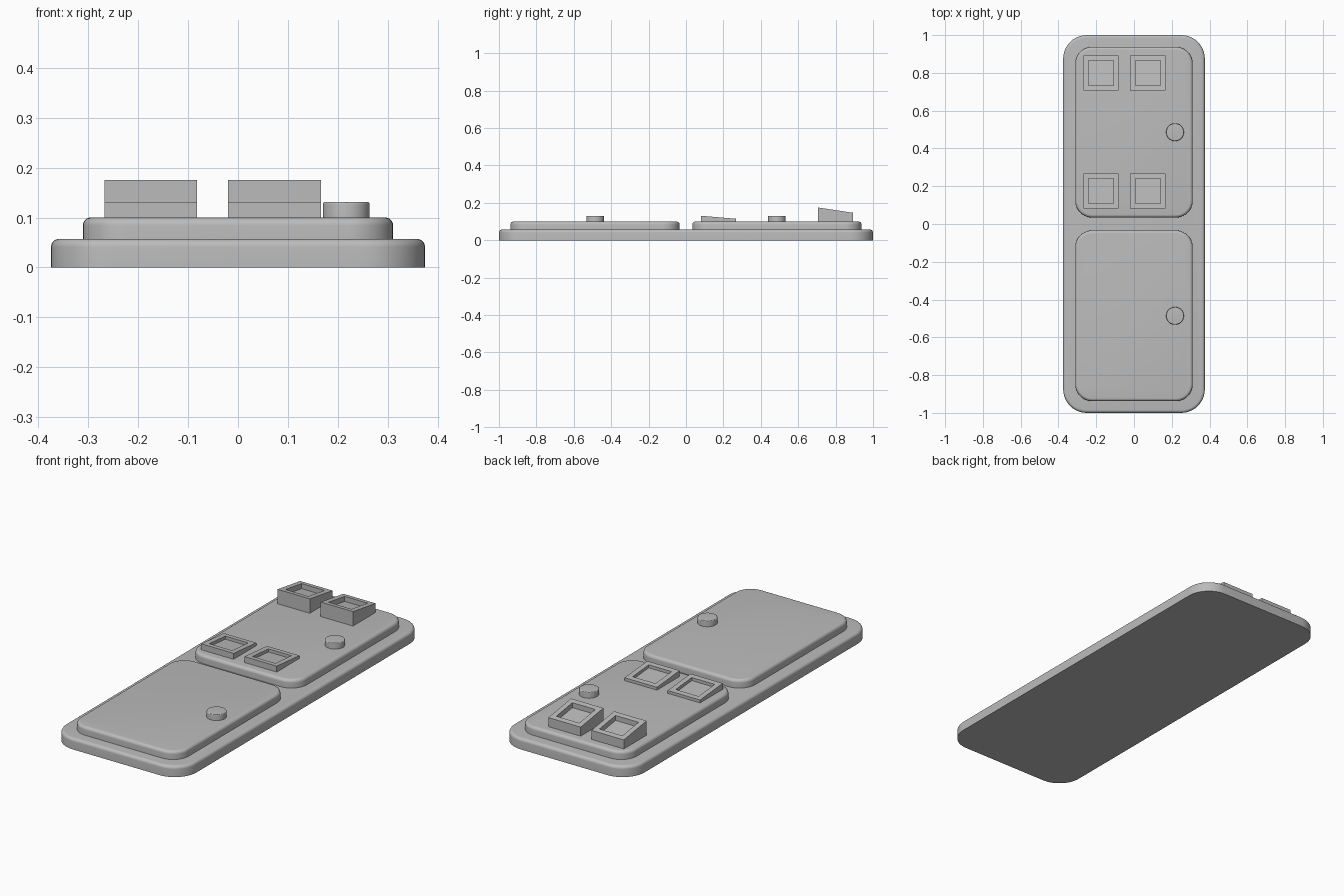
import bpy, bmesh, math

cube = bpy.data.objects.get("Cube")
if cube:
    bpy.data.objects.remove(cube, do_unlink=True)

grey = bpy.data.materials.new("plain_grey")
grey.use_nodes = True
colour = (0.5, 0.5, 0.5, 1)
grey.diffuse_color = colour
grey.node_tree.nodes["Principled BSDF"].inputs["Base Color"].default_value = colour


def finish(bm, name, smooth=False):
    """Turn a bmesh into a named grey object."""
    bmesh.ops.recalc_face_normals(bm, faces=bm.faces)
    mesh = bpy.data.meshes.new(name)
    bm.to_mesh(mesh)
    bm.free()
    mesh.materials.append(grey)
    obj = bpy.data.objects.new(name, mesh)
    bpy.context.collection.objects.link(obj)
    if smooth:
        bpy.ops.object.select_all(action='DESELECT')
        obj.select_set(True)
        bpy.context.view_layer.objects.active = obj
        bpy.ops.object.shade_smooth_by_angle(angle=math.radians(35))
    return obj


def rounded_slab(name, cx, cy, half_x, half_y, z0, z1, corner, fillet, steps=10):
    """Rounded rectangle with a filleted top edge, built from stacked rings."""
    levels = [(0, z0)]
    for i in range(7):
        a = math.pi / 2 * i / 6
        levels.append((fillet * (1 - math.cos(a)), z1 - fillet * (1 - math.sin(a))))
    bm = bmesh.new()
    rings = []
    for inset, z in levels:
        ring = []
        for q, (sx, sy) in enumerate([(1, 1), (-1, 1), (-1, -1), (1, -1)]):
            for i in range(steps + 1):
                a = math.pi / 2 * (q + i / steps)
                ring.append(bm.verts.new((
                    cx + sx * (half_x - corner) + (corner - inset) * math.cos(a),
                    cy + sy * (half_y - corner) + (corner - inset) * math.sin(a), z)))
        rings.append(ring)
    for low, high in zip(rings, rings[1:]):
        for i in range(len(low)):
            j = (i + 1) % len(low)
            bm.faces.new((low[i], low[j], high[j], high[i]))
    bm.faces.new(rings[-1])
    bm.faces.new(rings[0][::-1])
    return finish(bm, name, smooth=True)


def sloped_socket(name, cx, cy, z_front, z_back, depth):
    """Square block with a top sloping to the back and a square recess."""
    half, inner, floor_z = 0.093, 0.066, 0.095
    bm = bmesh.new()

    def ring(h, drop=None):
        verts = []
        for sx, sy in [(-1, -1), (1, -1), (1, 1), (-1, 1)]:
            top = (z_front + z_back) / 2 + sy * h / half * (z_back - z_front) / 2
            z = floor_z if drop is None else top - drop
            verts.append(bm.verts.new((cx + sx * h, cy + sy * h, z)))
        return verts

    rings = [ring(half), ring(half, 0), ring(inner, 0), ring(inner, depth)]
    for a, b in zip(rings, rings[1:]):
        for i in range(4):
            j = (i + 1) % 4
            bm.faces.new((a[i], a[j], b[j], b[i]))
    bm.faces.new(rings[0][::-1])
    bm.faces.new(rings[-1])
    return finish(bm, name)


# Base plate
rounded_slab("base_plate", 0, 0, 0.375, 1.0, 0, 0.057, 0.125, 0.016)

# Raised panels, each with a round button
for side, label in ((-1, "front"), (1, "back")):
    rounded_slab(label + "_panel", 0, side * 0.486, 0.311, 0.452, 0.05, 0.1, 0.09, 0.016)
    rounded_slab(label + "_button", 0.217, side * 0.486, 0.047, 0.047,
                 0.095, 0.131, 0.047, 0.004)

# Two rows of sloped sockets on the back panel
for x, label in ((-0.175, "right"), (0.073, "left")):
    sloped_socket("low_socket_" + label, x, 0.174, 0.131, 0.115, 0.016)
    sloped_socket("high_socket_" + label, x, 0.800, 0.175, 0.147, 0.026)
